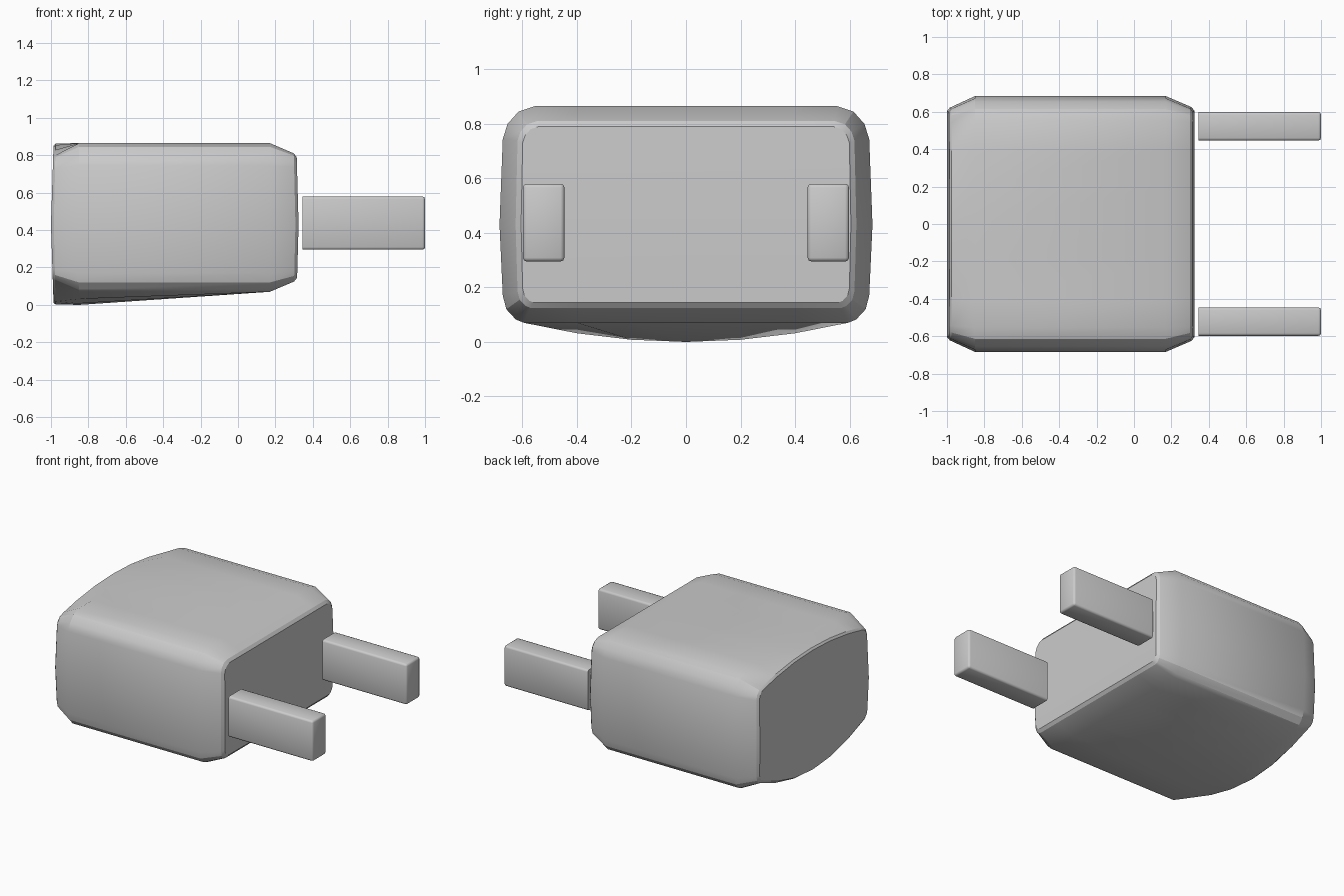
import bpy, bmesh
from math import radians

if "Cube" in bpy.data.objects:
    bpy.data.objects.remove(bpy.data.objects["Cube"])

MID = 0.43


def finish(name, bm, angle):
    bmesh.ops.recalc_face_normals(bm, faces=bm.faces)
    me = bpy.data.meshes.new(name)
    bm.to_mesh(me)
    bm.free()
    ob = bpy.data.objects.new(name, me)
    bpy.context.collection.objects.link(ob)
    bpy.ops.object.select_all(action='DESELECT')
    ob.select_set(True)
    bpy.context.view_layer.objects.active = ob
    bpy.ops.object.shade_smooth_by_angle(angle=radians(angle))
    return ob


def half_profile(w, top, bot, crown, belly, k):
    """Right half of a cross-section (y, z), top centre to bottom centre."""
    ct, cb = w - 0.13 * k, w - 0.09 * k
    pts = [(y, top + crown * (1 - (y / ct) ** 2)) for y in (0, 0.2, 0.4)]
    pts += [(w - a * k, top - b * k) for a, b in
            ((0.13, 0), (0.07, 0.02), (0.03, 0.065), (0.012, 0.12))]
    pts.append((w, MID))
    pts += [(w - a * k, bot + b * k) for a, b in
            ((0.012, 0.1), (0.025, 0.05), (0.06, 0.012), (0.09, 0))]
    pts += [(y, bot - belly * (1 - (y / cb) ** 2)) for y in (0.4, 0.2, 0)]
    return pts


# Body: loft of rounded sections along x, arched at the back end
# x, half width, top, bottom, crown, belly, corner size, end bulge
sections = [
    (-0.986, 0.605, 0.785, 0.15, 0.065, 0.14, 0.5, -0.014),
    (-0.975, 0.622, 0.80, 0.13, 0.063, 0.127, 0.6, -0.010),
    (-0.85, 0.684, 0.865, 0.07, 0, 0.07, 1, 0),
    (0.17, 0.684, 0.865, 0.07, 0, 0, 1, 0),
    (0.297, 0.625, 0.81, 0.125, 0, 0, 0.6, 0.010),
    (0.312, 0.605, 0.79, 0.145, 0, 0, 0.5, 0.012),
]
bm = bmesh.new()
rings = []
for x, w, top, bot, crown, belly, k, bulge in sections:
    half = half_profile(w, top, bot, crown, belly, k)
    loop = half + [(-y, z) for y, z in half[-2:0:-1]]
    rings.append([bm.verts.new((x + bulge * (1 - abs(z - MID) / 0.43), y, z))
                  for y, z in loop])
n = len(rings[0])
for a, b in zip(rings, rings[1:]):
    for i in range(n):
        j = (i + 1) % n
        bm.faces.new((a[i], a[j], b[j], b[i]))
# End caps, folded slightly along the middle height
m = 7
for r in (rings[0], rings[-1]):
    bm.faces.new(r[m:n - m + 1])
    bm.faces.new(r[n - m:] + r[:m + 1])
finish("plug_body", bm, 25)

# Two flat prongs, bevelled except at the inner end
for side, label in ((-1, "front"), (1, "back")):
    bm = bmesh.new()
    bmesh.ops.create_cube(bm, size=1)
    for v in bm.verts:
        v.co.x = 0.6725 + v.co.x * 0.655
        v.co.y = side * 0.522 + v.co.y * 0.152
        v.co.z = 0.4375 + v.co.z * 0.285
    edges = [e for e in bm.edges if max(v.co.x for v in e.verts) > 0.5]
    bmesh.ops.bevel(bm, geom=edges, offset=0.014, segments=2,
                    profile=0.5, affect='EDGES')
    finish(label + "_prong", bm, 50)
